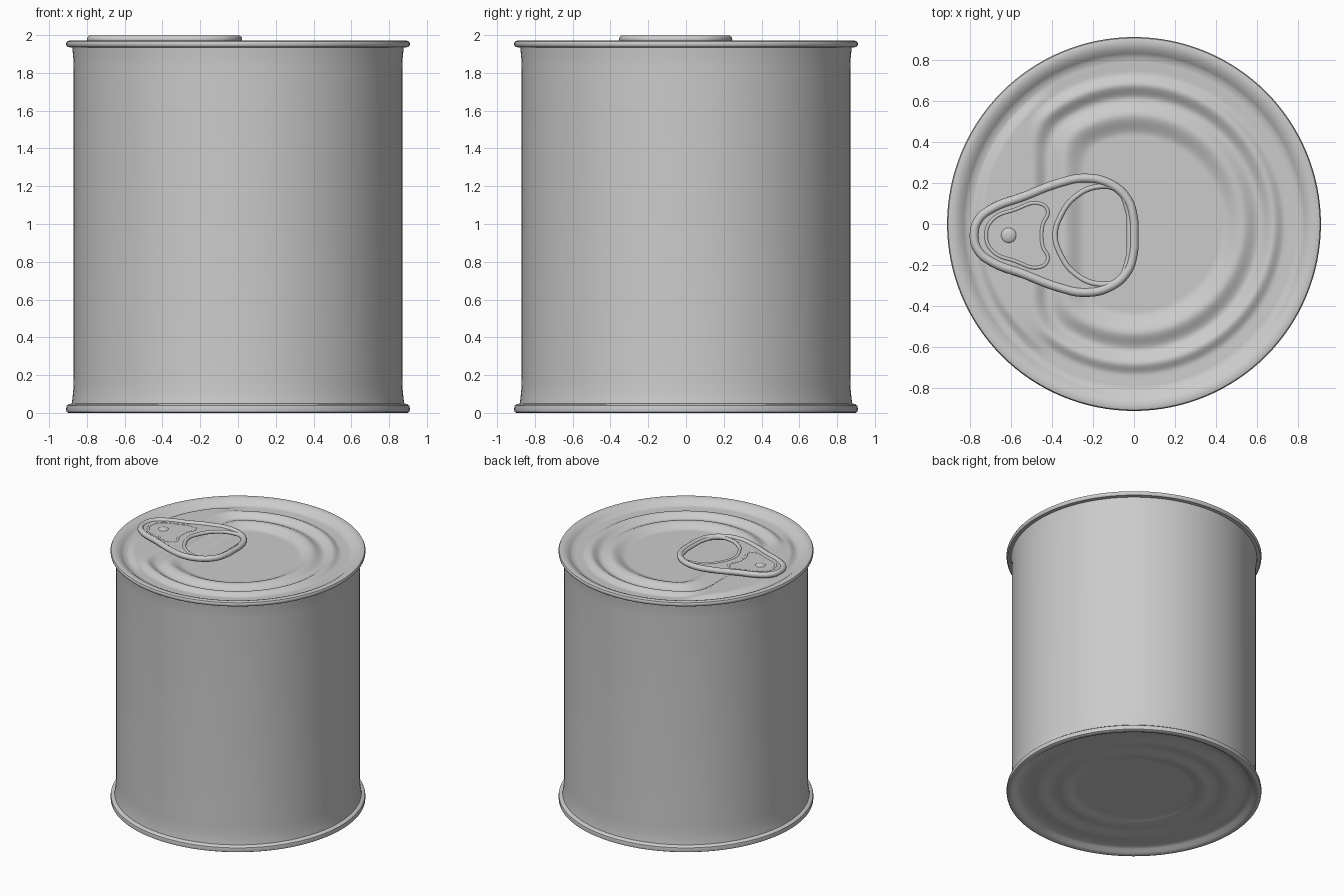
import bpy, bmesh, math
from mathutils import Vector

if "Cube" in bpy.data.objects:
    bpy.data.objects.remove(bpy.data.objects["Cube"], do_unlink=True)

# Single bare metal colour
steel = bpy.data.materials.new("tin_grey")
steel.use_nodes = True
GREY = (0.6, 0.6, 0.6, 1)
steel.diffuse_color = GREY
steel.node_tree.nodes["Principled BSDF"].inputs["Base Color"].default_value = GREY

SEGS = 128
AXIS_Y = -0.055      # the pull tab sits slightly off centre


def finish(obj, angle=40):
    obj.data.materials.clear()
    obj.data.materials.append(steel)
    bpy.ops.object.select_all(action='DESELECT')
    obj.select_set(True)
    bpy.context.view_layer.objects.active = obj
    bpy.ops.object.shade_smooth_by_angle(angle=math.radians(angle))
    return obj


def surface(name, radii, height):
    """Polar sheet: each radius in the list becomes a ring, lifted by height(i, x, y)."""
    bm = bmesh.new()
    rings = []
    for i, r in enumerate(radii):
        ring = []
        for s in range(1 if r == 0 else SEGS):
            a = math.tau * s / SEGS
            x, y = r * math.cos(a), r * math.sin(a)
            ring.append(bm.verts.new((x, y, height(i, x, y))))
        rings.append(ring)
    for a, b in zip(rings, rings[1:]):
        for s in range(SEGS):
            t = (s + 1) % SEGS
            if len(a) == 1:
                bm.faces.new((a[0], b[s], b[t]))
            elif len(b) == 1:
                bm.faces.new((a[s], b[0], a[t]))
            else:
                bm.faces.new((a[s], b[s], b[t], a[t]))
    mesh = bpy.data.meshes.new(name)
    bm.to_mesh(mesh)
    bm.free()
    obj = bpy.data.objects.new(name, mesh)
    bpy.context.collection.objects.link(obj)
    return finish(obj)


def lathe(name, profile):
    return surface(name, [p[0] for p in profile], lambda i, x, y: profile[i][1])


def ease(a, b, v):
    t = min(1, max(0, (v - a) / (b - a)))
    return t * t * (3 - 2 * t)


# Can wall, flaring slightly at both ends
lathe("can_wall", [(0.878, 1.94), (0.872, 1.88), (0.87, 1.82),
                   (0.87, 0.18), (0.872, 0.12), (0.877, 0.07), (0.882, 0.04)])

# Rolled rims
lathe("top_rim", [(0.79, 1.93), (0.815, 1.932), (0.83, 1.945), (0.85, 1.96), (0.87, 1.968),
                  (0.893, 1.971), (0.905, 1.967), (0.91, 1.957), (0.909, 1.945),
                  (0.902, 1.937), (0.876, 1.934)])
lathe("bottom_rim", [(0.876, 0.05), (0.895, 0.047), (0.907, 0.038), (0.91, 0.022),
                     (0.908, 0.006), (0.898, 0.0), (0.88, 0.0), (0.86, 0.008),
                     (0.84, 0.025), (0.82, 0.033), (0.79, 0.035)])


# Lid with two pressed ridges, squared off behind the tab
def lid_height(i, x, y):
    r = math.hypot(x, y)
    chord = 0.19 - x
    gap = max(0, 1 - abs(r - chord) / 0.08)
    d = max(r, chord) + 0.02 * gap * gap
    z = 1.912 + 0.034 * ease(0.43, 0.53, d)
    z -= 0.028 * ease(0.53, 0.61, d)
    z += 0.032 * ease(0.61, 0.68, d)
    left = ease(0.38, 0.55, -x)
    z -= 0.022 * ease(0.68, 0.735, d) * (1 - left)
    return z + (1.93 - z) * ease(0.74, 0.79, r)


surface("lid", [0, 0.1, 0.18] + [0.22 + 0.0095 * k for k in range(61)], lid_height)

# Base with shallow concentric steps
lathe("base", [(0.79, 0.035), (0.74, 0.035), (0.70, 0.026), (0.66, 0.024), (0.62, 0.034),
               (0.57, 0.038), (0.53, 0.028), (0.49, 0.026), (0.45, 0.036), (0.42, 0.042),
               (0.41, 0.042), (0, 0.042)])

# Pull tab outlines, given as one half and mirrored across the tab axis
outer_half = [(-0.778, 0), (-0.757, 0.075), (-0.69, 0.13), (-0.54, 0.187), (-0.37, 0.252),
              (-0.24, 0.278), (-0.12, 0.252), (-0.035, 0.18), (-0.004, 0.09), (0, 0)]
hole_half = [(-0.385, 0), (-0.36, 0.09), (-0.29, 0.185), (-0.17, 0.238),
             (-0.08, 0.22), (-0.035, 0.14), (-0.022, 0)]
panel_half = [(-0.72, 0), (-0.69, 0.075), (-0.58, 0.125), (-0.46, 0.155), (-0.42, 0.12),
              (-0.445, 0.05), (-0.45, 0)]


def mirrored(half):
    return half + [(x, -y) for x, y in half[-2:0:-1]]


def outline(name, halves, z, bevel=0, extrude=0, fill=False):
    """Closed smooth outlines, drawn either as a rounded bead or a flat plate."""
    curve = bpy.data.curves.new(name, 'CURVE')
    curve.dimensions = '2D' if fill else '3D'
    curve.fill_mode = 'BOTH' if fill else 'FULL'
    curve.resolution_u = 8
    curve.bevel_depth = bevel
    curve.bevel_resolution = 3
    curve.extrude = extrude
    for half in halves:
        pts = mirrored(half)
        spline = curve.splines.new('BEZIER')
        spline.bezier_points.add(len(pts) - 1)
        spline.use_cyclic_u = True
        for bp, p in zip(spline.bezier_points, pts):
            bp.co = Vector((p[0], p[1], 0))
            bp.handle_left_type = bp.handle_right_type = 'AUTO'
    obj = bpy.data.objects.new(name, curve)
    bpy.context.collection.objects.link(obj)
    obj.location = (0, AXIS_Y, z)
    bpy.ops.object.select_all(action='DESELECT')
    obj.select_set(True)
    bpy.context.view_layer.objects.active = obj
    bpy.ops.object.convert(target='MESH')
    finish(bpy.context.view_layer.objects.active)


outline("tab_plate", [outer_half, hole_half], 1.977, extrude=0.008, fill=True)
outline("tab_outer_curl", [outer_half], 1.978, bevel=0.022)
outline("tab_hole_curl", [hole_half], 1.977, bevel=0.014)
outline("tab_panel_bead", [panel_half], 1.979, bevel=0.01)

# Rivet holding the tab to the lid
rivet = lathe("rivet", [(0, 1.996), (0.015, 1.995), (0.03, 1.99), (0.038, 1.984),
                        (0.04, 1.978), (0.04, 1.925)])
rivet.location = (-0.61, AXIS_Y, 0)
